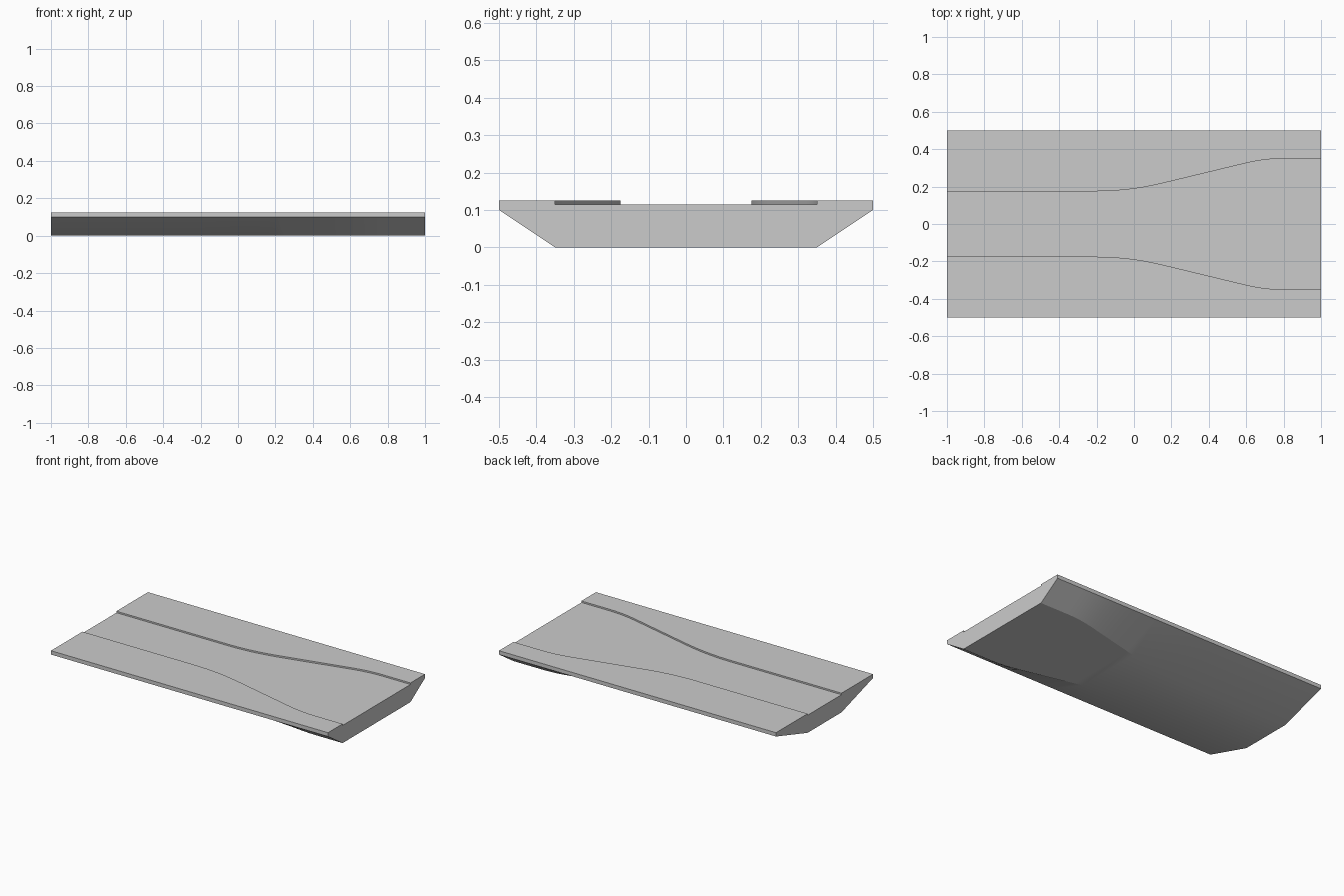
import bpy, bmesh

if "Cube" in bpy.data.objects:
    bpy.data.objects.remove(bpy.data.objects["Cube"])

# Half width of channel and keel: narrow, eased flare, wide
A0, A1, B0, B1 = -0.2, 0.15, 0.6, 0.8
NARROW, WIDE = 0.175, 0.35
SLOPE = (WIDE - NARROW) / ((A1 - A0) / 2 + (B0 - A1) + (B1 - B0) / 2)


def half_width(x):
    if x <= A0:
        return NARROW
    if x <= A1:
        return NARROW + SLOPE * (x - A0) ** 2 / (2 * (A1 - A0))
    if x <= B0:
        return NARROW + SLOPE * ((A1 - A0) / 2 + x - A1)
    if x <= B1:
        return WIDE - SLOPE * (B1 - x) ** 2 / (2 * (B1 - B0))
    return WIDE


# Cross-section: sloped hull underneath, recessed channel on top
def section(x):
    w = half_width(x)
    right = [(w, 0), (0.5, 0.1), (0.5, 0.125), (w, 0.125), (w, 0.115)]
    return right + [(-y, z) for y, z in reversed(right)]


# Loft sections along the length
stations = [-1] + [A0 + i * 0.05 for i in range(21)] + [1]
bm = bmesh.new()
rings = [[bm.verts.new((x, y, z)) for y, z in section(x)] for x in stations]
for r, s in zip(rings, rings[1:]):
    for i in range(len(r)):
        j = (i + 1) % len(r)
        bm.faces.new((r[i], r[j], s[j], s[i]))
bm.faces.new(rings[0])
bm.faces.new(rings[-1])
bmesh.ops.recalc_face_normals(bm, faces=bm.faces)

mesh = bpy.data.meshes.new("channel_slab")
bm.to_mesh(mesh)
bm.free()
slab = bpy.data.objects.new("channel_slab", mesh)
bpy.context.collection.objects.link(slab)
bpy.context.view_layer.objects.active = slab
slab.select_set(True)
bpy.ops.object.shade_smooth_by_angle(angle=0.35)
